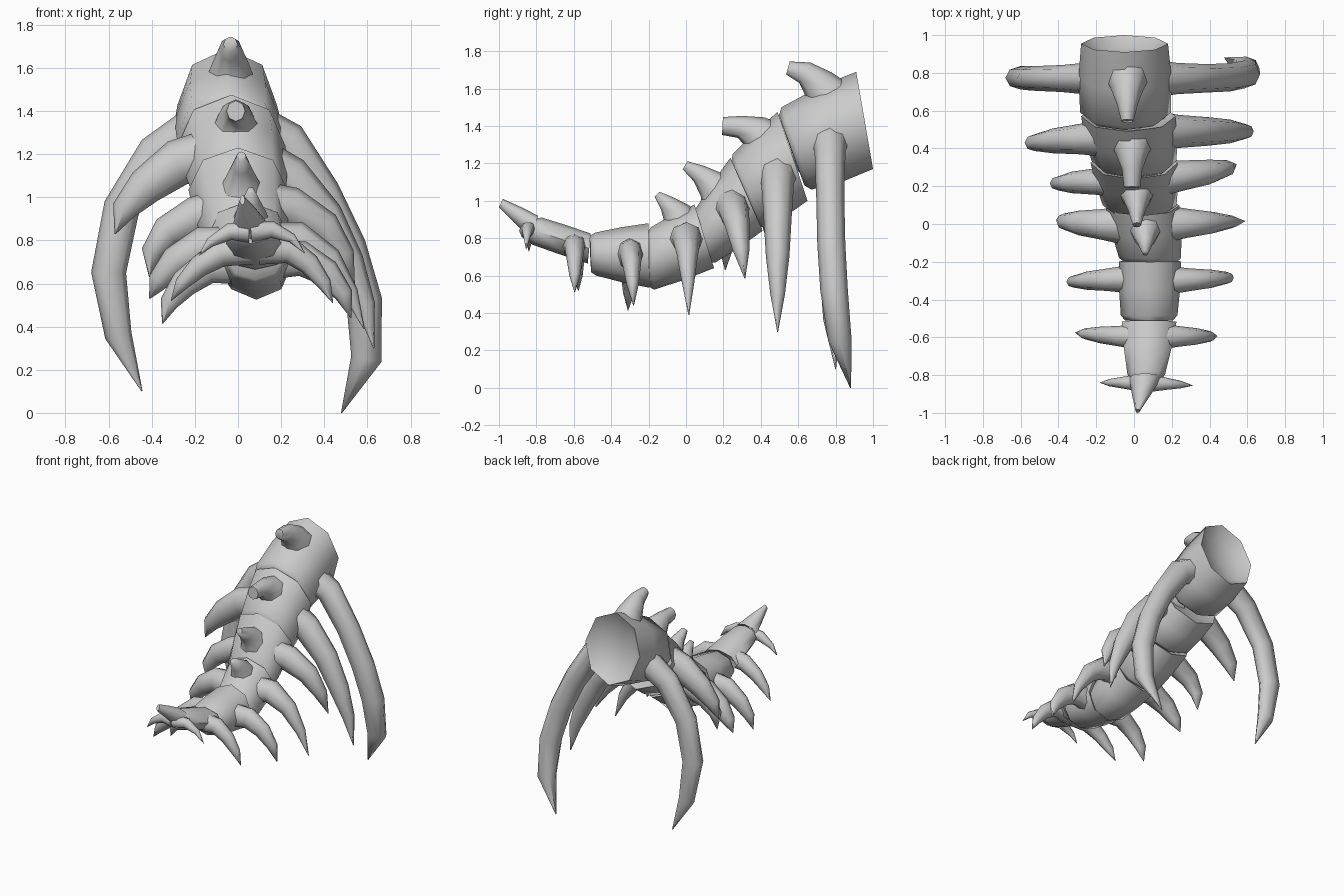
import bpy, bmesh, math
from mathutils import Vector

if "Cube" in bpy.data.objects:
    bpy.data.objects.remove(bpy.data.objects["Cube"])

bone = bpy.data.materials.new("pale_grey_bone")
bone.diffuse_color = (0.6, 0.6, 0.6, 1)
bone.use_nodes = True
bone.node_tree.nodes["Principled BSDF"].inputs["Base Color"].default_value = bone.diffuse_color


def skin(name, rings, cap_depths, angle):
    """Bridge a list of point rings; end caps are dished in (positive depth) or domed out (negative)."""
    bm = bmesh.new()
    rings = [[Vector(p) for p in r] for r in rings]
    n = len(rings[0])
    cen = [sum(r, Vector()) / n for r in rings]
    axis = (cen[-1] - cen[0]).normalized()
    vs = [[bm.verts.new(p) for p in r] for r in rings]
    for a, b in zip(vs, vs[1:]):
        for i in range(n):
            bm.faces.new((a[i], a[(i + 1) % n], b[(i + 1) % n], b[i]))
    for end, sign, depth in ((0, 1, cap_depths[0]), (-1, -1, cap_depths[1])):
        outer = vs[end]
        if depth:
            push = axis * sign * depth
            scale, part = (0.72, 0.7) if depth > 0 else (0.85, 0.9)
            inner = [bm.verts.new(cen[end].lerp(v.co, scale) + push * part) for v in outer]
            for i in range(n):
                bm.faces.new((outer[i], outer[(i + 1) % n], inner[(i + 1) % n], inner[i]))
            mid = bm.verts.new(cen[end] + push)
            for i in range(n):
                bm.faces.new((inner[i], inner[(i + 1) % n], mid))
        else:
            bm.faces.new(outer)
    bmesh.ops.recalc_face_normals(bm, faces=bm.faces)
    me = bpy.data.meshes.new(name)
    bm.to_mesh(me)
    bm.free()
    me.materials.append(bone)
    ob = bpy.data.objects.new(name, me)
    bpy.context.collection.objects.link(ob)
    bpy.ops.object.select_all(action='DESELECT')
    bpy.context.view_layer.objects.active = ob
    ob.select_set(True)
    bpy.ops.object.shade_smooth_by_angle(angle=math.radians(angle))


def body(name, front, back, caps=(-0.03, 0.03), swell=1.03):
    """Eight-sided vertebra; front/back = (centre x, half width, top y, top z, bottom y, bottom z)."""
    rings = []
    for t, s in ((0, 1), (0.5, swell), (1, 1)):
        x, w, ty, tz, by, bz = [a + (b - a) * t for a, b in zip(front, back)]
        ring = []
        for i in range(8):
            a = math.tau * i / 8
            c, d = math.cos(a) * s, math.sin(a) * s
            ring.append((x + w * d, (ty + by) / 2 + (ty - by) / 2 * c,
                         (tz + bz) / 2 + (tz - bz) / 2 * c))
        rings.append(ring)
    skin(name, rings, caps, 55)


def sweep(name, pts, sizes, side, sides=6):
    """Tapered tube through pts; sizes = (half size in plane, half size along side vector)."""
    pts = [Vector(p) for p in pts]
    rings = []
    for i, p in enumerate(pts):
        t = (pts[min(i + 1, len(pts) - 1)] - pts[max(i - 1, 0)]).normalized()
        n = t.cross(side).normalized()
        hn, hs = sizes[i]
        rings.append([p + n * hn * math.cos(math.tau * k / sides)
                      + side * hs * math.sin(math.tau * k / sides) for k in range(sides)])
    skin(name, rings, (0, 0), 75)


def rib(name, path, y0, y1, hn, hy, power=2.0, lag=1.0):
    """Curved rib along an x,z path, moving from depth y0 to y1, ending in a point."""
    m = len(path) - 1
    pts, sizes = [], []
    for i, (x, z) in enumerate(path):
        t = i / m
        f = max(1 - t ** power, 0.03)
        wide, deep = ((1.25, 1.5), (1.1, 1.1))[i] if i < 2 else (1, 1)
        pts.append((x, y0 + (y1 - y0) * t ** lag, z))
        sizes.append((hn * f * wide, hy * f * deep))
    sweep(name, pts, sizes, Vector((0, 1, 0)), 8)


def spine(name, x, path):
    """Blunt hooked process on the back of a vertebra; path of (y, z, radius)."""
    sweep(name, [(x, y, z) for y, z, r in path], [(r, r * 0.9) for y, z, r in path],
          Vector((1, 0, 0)), 8)


# tail tip
body("tail_tip", (.02, .012, -.98, 1.01, -1.0, .965), (.06, .085, -.79, .92, -.834, .805), (0, .03), 1.06)
rib("tip_rib_right", [(.06, .84), (.16, .85), (.25, .81), (.31, .74)], -.84, -.855, .04, .035)
rib("tip_rib_left", [(.05, .84), (-.04, .84), (-.13, .79), (-.18, .73)], -.84, -.84, .04, .035)

# second vertebra
body("vertebra_2", (.065, .1, -.77, .91, -.82, .765), (.08, .145, -.51, .825, -.525, .665))
rib("rib_2_right", [(.1, .76), (.24, .755), (.33, .69), (.4, .6), (.44, .51)], -.595, -.595, .058, .05, 3)
rib("rib_2_left", [(.06, .76), (-.08, .74), (-.18, .68), (-.26, .6), (-.31, .52)], -.6, -.575, .058, .05, 3)

# third vertebra
body("vertebra_3", (.08, .15, -.486, .83, -.48, .6), (.085, .165, -.2, .88, -.195, .535))
rib("rib_3_right", [(.13, .71), (.3, .715), (.41, .65), (.49, .55), (.525, .44)], -.3, -.28, .075, .055, 3)
rib("rib_3_left", [(.03, .69), (-.14, .68), (-.25, .6), (-.32, .51), (-.35, .415)], -.29, -.31, .075, .055, 3)

# fourth vertebra
body("vertebra_4", (.085, .165, -.186, .86, -.17, .525), (.045, .195, .045, .98, .15, .64))
rib("rib_4_right", [(.1, .78), (.28, .8), (.42, .71), (.52, .56), (.585, .39)], 0, .015, .085, .075)
rib("rib_4_left", [(0, .76), (-.17, .77), (-.29, .7), (-.37, .61), (-.41, .53)], -.01, .02, .085, .075, 3)
spine("spine_4", .06, [(-.02, .87, .1), (-.05, .93, .08), (-.1, .985, .047), (-.155, 1.035, .018)])

# fifth vertebra
body("vertebra_5", (.03, .195, .04, .94, .157, .67), (0, .23, .237, 1.23, .41, .84))
rib("rib_5_right", [(.06, .97), (.25, .95), (.4, .86), (.49, .73), (.54, .585)], .235, .315, .09, .075, 3)
rib("rib_5_left", [(-.02, .95), (-.2, .91), (-.33, .84), (-.4, .745), (-.41, .63)], .23, .21, .085, .065, 3)
spine("spine_5", .015, [(.18, 1.03, .12), (.14, 1.085, .085), (.07, 1.145, .05), (-.005, 1.19, .025)])

# sixth vertebra
body("vertebra_6", (0, .225, .25, 1.25, .42, .855), (-.03, .25, .49, 1.475, .65, 1.0))
rib("rib_6_right", [(.05, 1.18), (.24, 1.09), (.4, .91), (.51, .7), (.59, .5), (.63, .3)],
    .49, .49, .095, .08, 3)
rib("rib_6_left", [(-.1, 1.2), (-.28, 1.16), (-.43, 1.05), (-.53, .94), (-.57, .83)],
    .46, .42, .1, .075, 3)
spine("spine_6", -.01, [(.43, 1.31, .13), (.37, 1.365, .095), (.29, 1.395, .06), (.195, 1.4, .048)])

# largest vertebra with open socket at the back
body("vertebra_7", (-.045, .24, .51, 1.5, .67, 1.06), (-.05, .23, .91, 1.69, 1.0, 1.17), (-.03, .08), 1.05)
rib("rib_7_right", [(.02, 1.36), (.23, 1.26), (.39, 1.02), (.51, .77), (.585, .52), (.595, .25), (.48, 0)],
    .77, .88, .085, .075, 10, 4)
rib("rib_7_left", [(-.12, 1.37), (-.38, 1.2), (-.54, .95), (-.6, .65), (-.555, .36), (-.445, .1)],
    .77, .8, .085, .065, 6, 4)
spine("spine_7", -.035, [(.76, 1.56, .12), (.71, 1.62, .095), (.635, 1.685, .062), (.545, 1.71, .036)])
